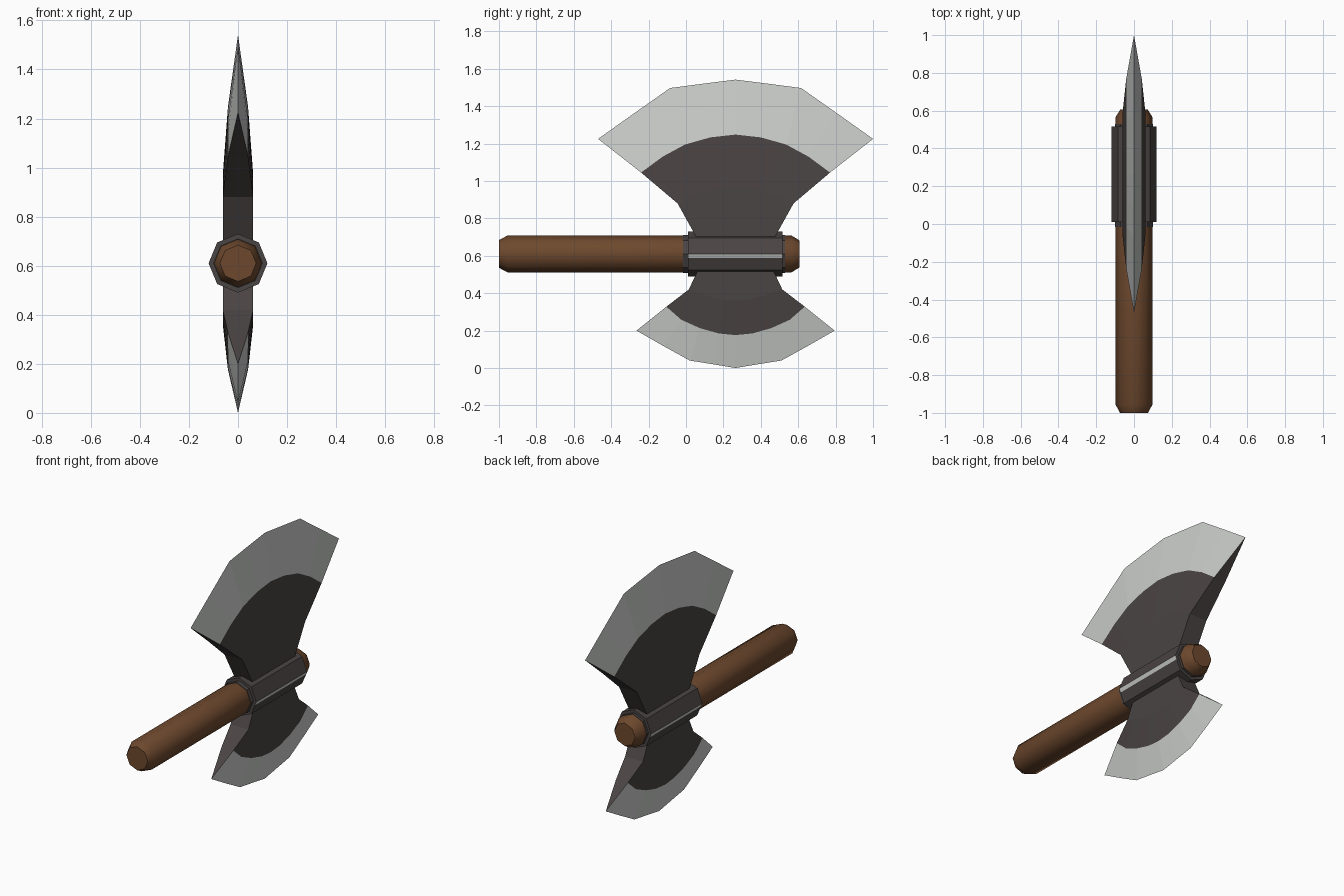
import bpy, bmesh, math

if "Cube" in bpy.data.objects:
    bpy.data.objects.remove(bpy.data.objects["Cube"])

ZC = 0.61   # handle axis height
YC = 0.265  # blade centre along the handle


def material(name, rgb):
    m = bpy.data.materials.new(name)
    m.diffuse_color = (*rgb, 1)
    m.use_nodes = True
    m.node_tree.nodes["Principled BSDF"].inputs["Base Color"].default_value = m.diffuse_color
    return m


WOOD = material("brown wood", (0.155, 0.066, 0.027))
IRON = material("dark iron", (0.068, 0.058, 0.056))
STEEL = material("light steel", (0.60, 0.62, 0.60))


def finish(name, bm, mats):
    bmesh.ops.recalc_face_normals(bm, faces=bm.faces[:])
    me = bpy.data.meshes.new(name)
    bm.to_mesh(me)
    bm.free()
    for m in mats:
        me.materials.append(m)
    ob = bpy.data.objects.new(name, me)
    bpy.context.collection.objects.link(ob)
    return ob


def loft(name, section, stations, mats, painted=()):
    """Sweep a unit (x, z) section along y through (y, radius) stations."""
    bm = bmesh.new()
    rings = [[bm.verts.new((x * r, y, ZC + z * r)) for x, z in section] for y, r in stations]
    n = len(section)
    for a, b in zip(rings, rings[1:]):
        for i in range(n):
            j = (i + 1) % n
            f = bm.faces.new((a[i], a[j], b[j], b[i]))
            f.material_index = 1 if i in painted else 0
    bm.faces.new(rings[0])
    bm.faces.new(rings[-1])
    return finish(name, bm, mats)


octagon = [(math.cos(k * math.pi / 4), math.sin(k * math.pi / 4)) for k in range(8)]

# Wooden handle with chamfered ends
handle = loft("handle", octagon,
              [(-1.0, 0.074), (-0.955, 0.098), (0.565, 0.098), (0.607, 0.072)], [WOOD])
bpy.context.view_layer.objects.active = handle
handle.select_set(True)
bpy.ops.object.shade_smooth_by_angle(angle=math.radians(50))

# Iron collar, with a narrow steel strip cut just under each side corner
t = 0.27
c = math.cos(math.pi / 4)
sx, sz = 1 + (c - 1) * t, -c * t
section = octagon[:5] + [(-sx, sz)] + octagon[5:] + [(sx, sz)]
loft("collar", section, [(0.01, 0.12), (0.515, 0.12)], [IRON, STEEL], painted=(4, 9))
loft("collar_band", octagon, [(-0.015, 0.101), (0.53, 0.101)], [IRON])


def mirrored(half):
    """Half loop of (offset from centre, z), tip first, centre last -> full loop."""
    return [(YC - d, z) for d, z in half] + [(YC + d, z) for d, z in half[-2::-1]]


def blade(name, base, inner, bevel, edge):
    """Loops from the handle outwards; thickness falls to zero at the edge."""
    bm = bmesh.new()
    loops = [mirrored(h) for h in (base[0], base[1], inner, bevel, edge)]
    halves = [0.062, 0.062, 0.062, 0.041, 0.0]
    sides = []
    for s in (1, -1):
        rows = [[bm.verts.new((s * h, y, z)) for y, z in lp] for lp, h in zip(loops, halves)]
        sides.append(rows)
        for k, (a, b) in enumerate(zip(rows, rows[1:])):
            for i in range(len(a) - 1):
                f = bm.faces.new((a[i], a[i + 1], b[i + 1], b[i]))
                f.material_index = 1 if k == 3 else 0  # sharpened band is steel
    p, q = sides
    for i in (0, -1):  # narrow side walls
        for k in range(4):
            bm.faces.new((p[k][i], p[k + 1][i], q[k + 1][i], q[k][i]))
    bmesh.ops.remove_doubles(bm, verts=bm.verts[:], dist=0.0005)
    return finish(name, bm, [IRON, STEEL])


def flat(w, z):
    return [(w * f, z) for f in (1, 0.75, 0.5, 0.25, 0)]


# Large upper blade
blade("upper_blade",
      (flat(0.21, ZC), flat(0.21, 0.70)),
      [(0.31, 0.88), (0.23, 0.915), (0.16, 0.945), (0.08, 0.963), (0, 0.97)],
      [(0.505, 1.045), (0.39, 1.13), (0.27, 1.195), (0.135, 1.233), (0, 1.248)],
      [(0.735, 1.225), (0.545, 1.36), (0.35, 1.497), (0.175, 1.52), (0, 1.542)])

# Small lower blade
blade("lower_blade",
      (flat(0.205, ZC), flat(0.205, 0.515)),
      [(0.25, 0.42), (0.19, 0.40), (0.13, 0.38), (0.06, 0.365), (0, 0.36)],
      [(0.37, 0.328), (0.29, 0.258), (0.19, 0.213), (0.09, 0.185), (0, 0.176)],
      [(0.53, 0.20), (0.39, 0.12), (0.245, 0.04), (0.12, 0.02), (0, 0.0)])
